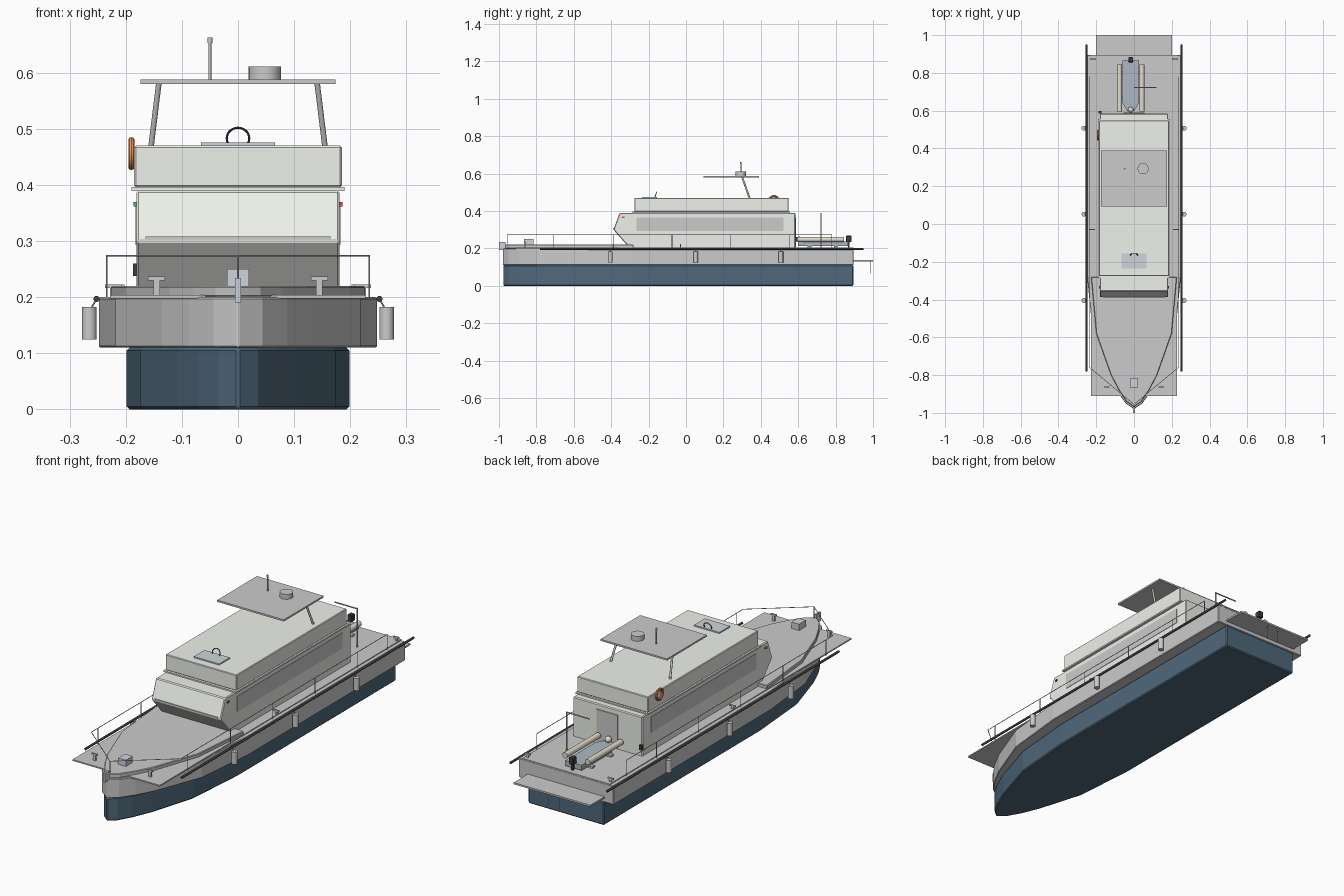
import bpy, bmesh
from math import pi
from mathutils import Vector, Matrix

if "Cube" in bpy.data.objects:
    bpy.data.objects.remove(bpy.data.objects["Cube"])


def mat(name, rgb):
    m = bpy.data.materials.new(name)
    m.diffuse_color = (*rgb, 1)
    m.use_nodes = True
    m.node_tree.nodes["Principled BSDF"].inputs["Base Color"].default_value = m.diffuse_color
    return m


NAVY = mat("navy_paint", (0.08, 0.14, 0.20))
WHITE = mat("cabin_white", (0.86, 0.88, 0.83))
BLACK = mat("black_rubber", (0.05, 0.05, 0.05))
GLASS = mat("grey_glass", (0.55, 0.55, 0.56))
ORANGE = mat("orange", (0.9, 0.3, 0.08))
TAN = mat("tube_tan", (0.78, 0.73, 0.62))
SLATE = mat("dinghy_slate", (0.42, 0.48, 0.54))
STEEL = mat("pale_steel", (0.62, 0.66, 0.72))
RED = mat("red_light", (0.8, 0.05, 0.05))
GREEN = mat("green_light", (0.05, 0.5, 0.25))


def finish(name, bm, m=None, smooth=False, bevel=0):
    bmesh.ops.recalc_face_normals(bm, faces=bm.faces)
    me = bpy.data.meshes.new(name)
    bm.to_mesh(me)
    bm.free()
    ob = bpy.data.objects.new(name, me)
    bpy.context.collection.objects.link(ob)
    if m:
        me.materials.append(m)
    if bevel:
        b = ob.modifiers.new("bevel", "BEVEL")
        b.width, b.segments, b.limit_method = bevel, 1, "ANGLE"
        b.angle_limit = 1.0
    if smooth:
        bpy.context.view_layer.objects.active = ob
        ob.select_set(True)
        bpy.ops.object.shade_smooth_by_angle(angle=0.7)
        ob.select_set(False)
    return ob


def box(name, x, y, z, m=None, bevel=0):
    """Box from (min, max) ranges."""
    bm = bmesh.new()
    c = Vector(((x[0] + x[1]) / 2, (y[0] + y[1]) / 2, (z[0] + z[1]) / 2))
    s = (x[1] - x[0], y[1] - y[0], z[1] - z[0], 1)
    bmesh.ops.create_cube(bm, size=1, matrix=Matrix.Translation(c) @ Matrix.Diagonal(s))
    return finish(name, bm, m, bevel=bevel)


def prism(name, pts, a, b, axis="z", m=None, bevel=0):
    """Extrude an outline from a to b along z (points x,y) or x (points y,z)."""
    bm = bmesh.new()
    place = (lambda p, h: (p[0], p[1], h)) if axis == "z" else (lambda p, h: (h, p[0], p[1]))
    lo = [bm.verts.new(place(p, a)) for p in pts]
    hi = [bm.verts.new(place(p, b)) for p in pts]
    bm.faces.new(lo)
    bm.faces.new(hi)
    for i in range(len(pts)):
        j = (i + 1) % len(pts)
        bm.faces.new((lo[i], lo[j], hi[j], hi[i]))
    return finish(name, bm, m, bevel=bevel)


def rod(name, p, q, r, m=None, n=12):
    p, q = Vector(p), Vector(q)
    d = q - p
    bm = bmesh.new()
    t = Matrix.Translation((p + q) / 2) @ d.to_track_quat("Z", "Y").to_matrix().to_4x4()
    bmesh.ops.create_cone(bm, cap_ends=True, segments=n, radius1=r, radius2=r, depth=d.length, matrix=t)
    return finish(name, bm, m, smooth=n > 6)


def ring(name, loc, rot, major, minor, m):
    bpy.ops.mesh.primitive_torus_add(location=loc, rotation=rot, major_radius=major, minor_radius=minor,
                                     major_segments=28, minor_segments=10)
    ob = bpy.context.object
    ob.name = name
    ob.data.materials.append(m)
    bpy.ops.object.shade_smooth_by_angle()
    ob.select_set(False)


def mirrored(half):
    return half + [(-x, y) for x, y in reversed(half) if x > 0]


# Hull, deck plate and raised foredeck
bow = [(0.248, 0.895), (0.248, -0.28), (0.218, -0.58), (0.135, -0.8), (0.087, -0.89), (0.044, -0.95), (0, -0.98)]
prism("topsides", mirrored(bow), 0.11, 0.2, bevel=0.003)
prism("lower_hull", mirrored([(x * 0.8, y) for x, y in bow]), 0, 0.11, m=NAVY, bevel=0.005)
box("deck", (-0.228, 0.228), (-0.91, 0.895), (0.198, 0.204))
fore = [(0.227, -0.28), (0.2, -0.58), (0.122, -0.8), (0.08, -0.88), (0.04, -0.94), (0, -0.968)]
prism("foredeck", mirrored(fore), 0.2, 0.22, bevel=0.003)

# Swim platform and ladder
box("swim_platform", (-0.2, 0.2), (0.89, 1.0), (0.129, 0.137))
for s in (-1, 1):
    rod("ladder_rail", (s * 0.03, 0.985, 0.065), (s * 0.03, 0.985, 0.13), 0.002, n=8)

# Cabin with raked front, overhanging roof slab and upper house
prism("cabin", [(-0.3, 0.2), (-0.388, 0.3), (-0.355, 0.39), (0.585, 0.39), (0.585, 0.2)],
      -0.181, 0.181, "x", WHITE, 0.004)
box("roof_slab", (-0.19, 0.19), (-0.285, 0.555), (0.389, 0.396), WHITE)
box("upper_house", (-0.185, 0.185), (-0.276, 0.548), (0.396, 0.47), WHITE, 0.003)
box("windscreen_trim", (-0.165, 0.165), (-0.389, -0.38), (0.303, 0.308), GLASS)
box("stern_door", (-0.055, 0.055), (0.58, 0.589), (0.208, 0.365))
box("stern_box", (-0.187, -0.173), (0.584, 0.598), (0.238, 0.26), BLACK)

# Roof hatch, wheel, radar top
box("helm_console", (-0.066, 0.066), (-0.235, -0.155), (0.469, 0.476), STEEL)
ring("steering_wheel", (0, -0.163, 0.483), (pi / 2 - 0.3, 0, 0), 0.02, 0.002, BLACK)
box("hardtop", (-0.174, 0.174), (0.093, 0.39), (0.58, 0.588))
rod("radar_dome", (0.048, 0.293, 0.587), (0.048, 0.293, 0.611), 0.029, n=24)
rod("antenna", (-0.05, 0.293, 0.587), (-0.05, 0.293, 0.655), 0.0025)
rod("antenna_tip", (-0.05, 0.293, 0.653), (-0.05, 0.293, 0.663), 0.0045)
ring("life_ring", (-0.19, 0.47, 0.456), (0, pi / 2, 0), 0.0235, 0.0058, ORANGE)

# Parts on both sides
for s, side, light in ((-1, "left", GREEN), (1, "right", RED)):
    box(side + "_windows", sorted((s * 0.178, s * 0.183)), (-0.265, 0.52), (0.293, 0.366), GLASS)
    box(side + "_nav_light", sorted((s * 0.178, s * 0.186)), (-0.341, -0.329), (0.362, 0.37), light)
    rod(side + "_hardtop_post", (s * 0.155, 0.34, 0.468), (s * 0.141, 0.3, 0.582), 0.005)
    rod(side + "_rub_rail", (s * 0.252, -0.78, 0.197), (s * 0.252, 0.95, 0.197), 0.0055, BLACK)
    rod(side + "_hand_rail", (s * 0.234, -0.76, 0.274), (s * 0.234, 0.78, 0.274), 0.0016, n=6)
    rod(side + "_bow_rail", (s * 0.234, -0.76, 0.274), (0, -0.955, 0.274), 0.0016, n=6)
    for y in (-0.71, -0.39, -0.075, 0.24, 0.555, 0.78):
        rod(side + "_stanchion", (s * 0.234, y, 0.2), (s * 0.234, y, 0.274), 0.0016, n=6)
    for y in (-0.405, 0.052, 0.507):
        rod(side + "_fender", (s * 0.265, y, 0.125), (s * 0.265, y, 0.183), 0.013, n=16)
        rod(side + "_fender_line", (s * 0.262, y, 0.18), (s * 0.25, y, 0.2), 0.0015, n=6)
    for x, y, z in ((0.145, -0.862, 0.2), (0.222, -0.03, 0.204), (0.217, 0.872, 0.204)):
        h = 0.03 if y < -0.5 else 0.012
        box(side + "_cleat_base", (s * x - 0.006, s * x + 0.006), (y - 0.003, y + 0.003), (z, z + h))
        box(side + "_cleat_bar", (s * x - 0.015, s * x + 0.015), (y - 0.003, y + 0.003), (z + h, z + h + 0.007))
rod("bow_rail_post", (0, -0.955, 0.218), (0, -0.955, 0.274), 0.0016, n=6)

# Windlass and bow anchor roller
box("windlass", (-0.02, 0.02), (-0.865, -0.815), (0.219, 0.25), STEEL)
box("anchor_stem", (-0.005, 0.005), (-1.0, -0.965), (0.191, 0.234), STEEL)

# Dinghy on the aft deck
cx = -0.0175
prism("dinghy_floor", [(cx + x, y) for x, y in ((-0.043, 0.865), (0.043, 0.865), (0.043, 0.64),
      (0.018, 0.598), (-0.018, 0.598), (-0.043, 0.64))], 0.212, 0.236, m=SLATE)
for s in (-1, 1):
    rod("dinghy_tube", (cx + s * 0.059, 0.595, 0.248), (cx + s * 0.059, 0.845, 0.248), 0.0135, TAN, 16)
bm = bmesh.new()
bmesh.ops.create_uvsphere(bm, u_segments=16, v_segments=10, radius=0.015,
                          matrix=Matrix.Translation((cx, 0.605, 0.248)))
finish("dinghy_bow", bm, TAN, True)
box("outboard_motor", (cx - 0.012, cx + 0.012), (0.856, 0.884), (0.235, 0.268), BLACK, 0.003)
box("outboard_leg", (cx - 0.005, cx + 0.005), (0.865, 0.875), (0.206, 0.236), BLACK)
for y in (0.66, 0.8):
    box("dinghy_cradle", (cx - 0.06, cx + 0.06), (y - 0.01, y + 0.01), (0.203, 0.213))

# Davit crane
rod("davit_post", (0.117, 0.722, 0.2), (0.117, 0.722, 0.388), 0.0035)
rod("davit_arm", (0.119, 0.722, 0.385), (0.0, 0.722, 0.385), 0.003)
